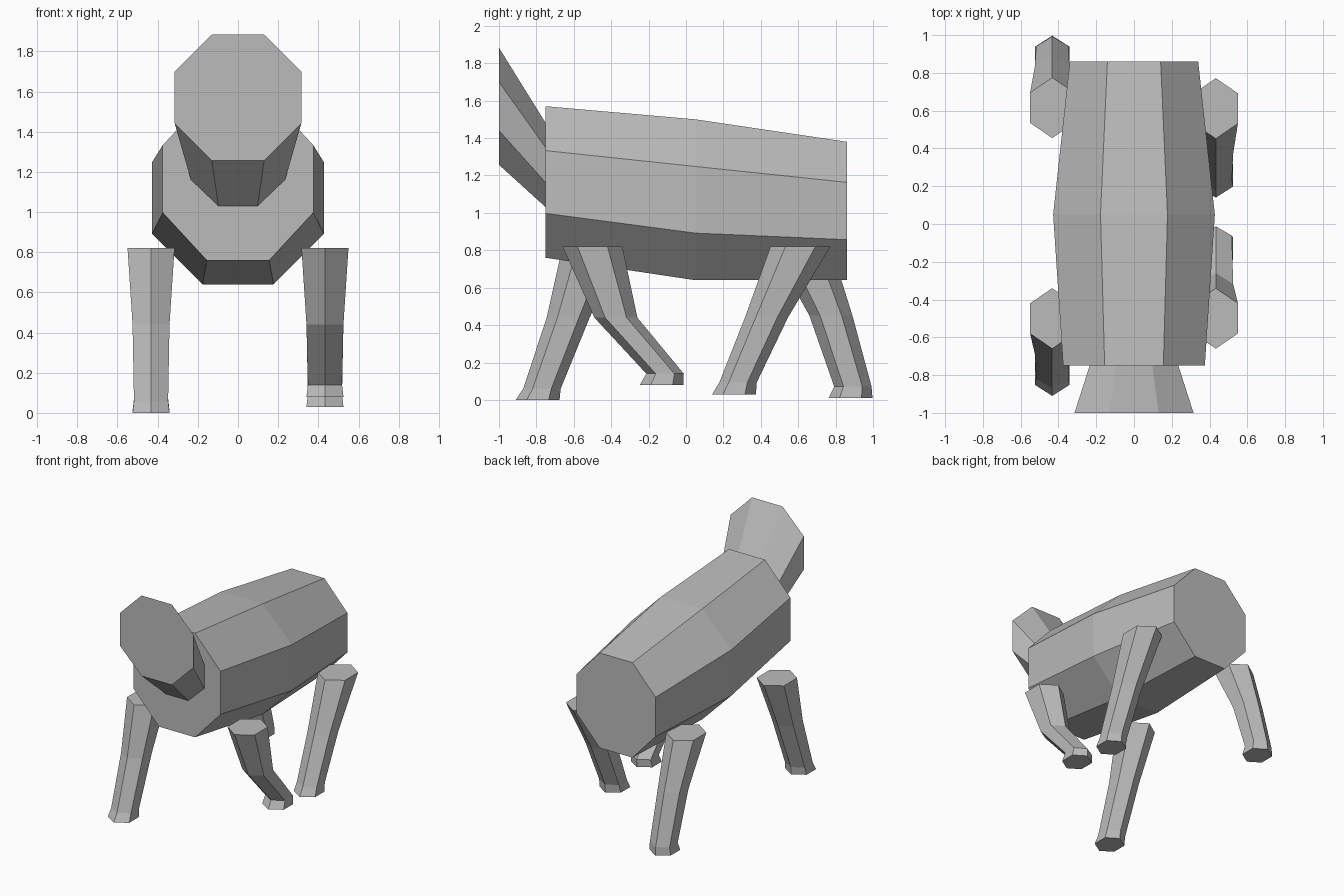
import bpy, bmesh, math

if "Cube" in bpy.data.objects:
    bpy.data.objects.remove(bpy.data.objects["Cube"], do_unlink=True)

grey = bpy.data.materials.new("plain grey")
grey.use_nodes = True
GREY = (0.5, 0.5, 0.5, 1)
grey.diffuse_color = GREY
grey.node_tree.nodes["Principled BSDF"].inputs["Base Color"].default_value = GREY


def loft(name, rings):
    """Skin a closed solid over a list of point rings."""
    bm = bmesh.new()
    loops = [[bm.verts.new(p) for p in ring] for ring in rings]
    n = len(loops[0])
    for a, b in zip(loops, loops[1:]):
        for i in range(n):
            j = (i + 1) % n
            bm.faces.new((a[i], a[j], b[j], b[i]))
    bm.faces.new(loops[0])
    bm.faces.new(loops[-1])
    bmesh.ops.recalc_face_normals(bm, faces=bm.faces)
    mesh = bpy.data.meshes.new(name)
    bm.to_mesh(mesh)
    bm.free()
    mesh.materials.append(grey)
    obj = bpy.data.objects.new(name, mesh)
    bpy.context.collection.objects.link(obj)
    return obj


def octagon(y, z, half_w, half_h):
    """Upright flat-topped octagon facing along y."""
    k = 1 / math.cos(math.pi / 8)
    angles = [(i + 0.5) * math.pi / 4 for i in range(8)]
    return [(half_w * k * math.cos(a), y, z + half_h * k * math.sin(a)) for a in angles]


def hexagon(x, y, z, half_x, half_y):
    """Level hexagon with its points towards front and back."""
    k = 1 / math.cos(math.pi / 6)
    angles = [(i + 0.5) * math.pi / 3 for i in range(6)]
    return [(x + half_x * k * math.cos(a), y + half_y * math.sin(a), z) for a in angles]


# Barrel-shaped body: y, centre z, half width, half height
loft("body", [octagon(*s) for s in (
    (-0.75, 1.165, 0.375, 0.405),
    (0.05, 1.07, 0.428, 0.43),
    (0.86, 1.01, 0.34, 0.37))])

# Flared head rising from the front of the body
loft("head", [octagon(*s) for s in (
    (-0.75, 1.255, 0.235, 0.225),
    (-1.0, 1.57, 0.315, 0.313))])

# Legs in mid stride: (y, z) at hip, knee, ankle and sole
SIZES = [(0.117, 0.16), (0.092, 0.115), (0.085, 0.1), (0.092, 0.117)]
LEGS = {
    "front_left_leg": (1, [(-0.5, 0.82), (-0.375, 0.44), (-0.112, 0.14), (-0.13, 0.08)]),
    "front_right_leg": (-1, [(-0.5, 0.82), (-0.63, 0.44), (-0.77, 0.06), (-0.793, 0.0)]),
    "back_left_leg": (1, [(0.612, 0.82), (0.43, 0.44), (0.278, 0.093), (0.257, 0.03)]),
    "back_right_leg": (-1, [(0.615, 0.82), (0.775, 0.45), (0.892, 0.072), (0.88, 0.01)]),
}
for name, (side, joints) in LEGS.items():
    loft(name, [hexagon(side * 0.433, y, z, hx, hy)
                for (y, z), (hx, hy) in zip(joints, SIZES)])
